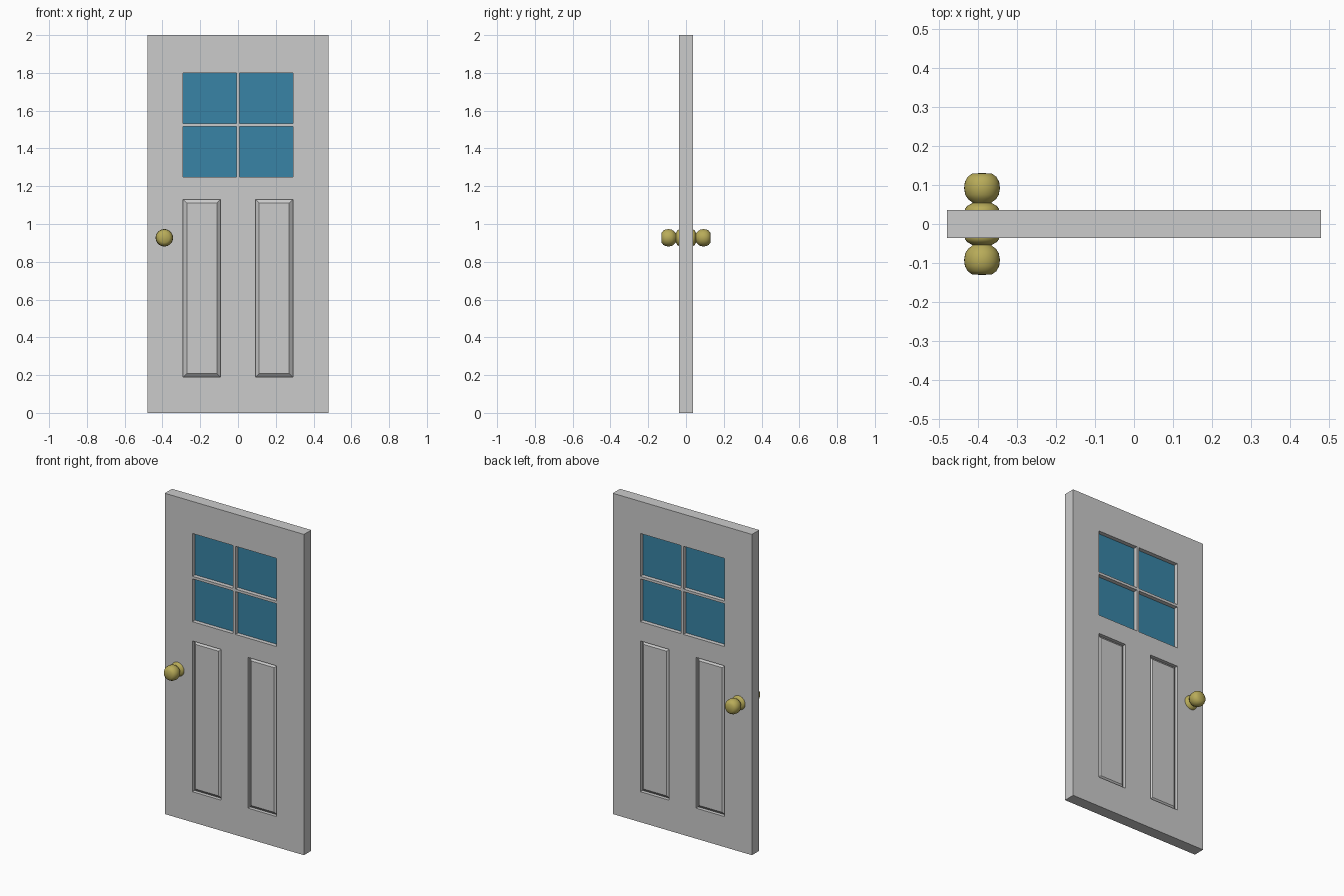
import bpy, bmesh
from math import tau, radians
from mathutils import Vector

if "Cube" in bpy.data.objects:
    bpy.data.objects.remove(bpy.data.objects["Cube"])

HALF = 0.036  # half of the door thickness


def material(name, rgb):
    m = bpy.data.materials.new(name)
    m.diffuse_color = (*rgb, 1)
    m.use_nodes = True
    m.node_tree.nodes["Principled BSDF"].inputs["Base Color"].default_value = m.diffuse_color
    return m


def finish(bm, name, mat=None, loc=(0, 0, 0), mirror=False):
    bmesh.ops.recalc_face_normals(bm, faces=bm.faces)
    me = bpy.data.meshes.new(name)
    bm.to_mesh(me)
    bm.free()
    ob = bpy.data.objects.new(name, me)
    ob.location = loc
    bpy.context.collection.objects.link(ob)
    if mat:
        me.materials.append(mat)
    if mirror:
        mod = ob.modifiers.new("both_sides", 'MIRROR')
        mod.use_axis = (False, True, False)
        mod.merge_threshold = 0.0002
    return ob


# Door slab: front half as a grid of cells, mirrored to the back
xs = [-0.48, -0.29, -0.093, -0.008, 0.008, 0.093, 0.29, 0.48]
zs = [0, 0.19, 1.13, 1.25, 1.517, 1.533, 1.80, 2.0]
bm = bmesh.new()
grid = [[bm.verts.new((x, -HALF, z)) for z in zs] for x in xs]
panels = []
for i in range(7):
    for j in range(7):
        if j in (3, 5) and i in (1, 2, 4, 5):
            continue  # window opening
        f = bm.faces.new((grid[i][j], grid[i + 1][j],
                          grid[i + 1][j + 1], grid[i][j + 1]))
        if j == 1 and i in (1, 5):
            panels.append(f)

# Outer edges and window reveals run back to the middle plane
rim = [e for e in bm.edges if e.is_boundary]
ext = bmesh.ops.extrude_edge_only(bm, edges=rim)
for v in ext["geom"]:
    if isinstance(v, bmesh.types.BMVert):
        v.co.y = 0

# Sunk panels with a bevelled raised field
for f in panels:
    for inset, move in ((0, 0.022), (0.027, -0.016)):
        bmesh.ops.inset_individual(bm, faces=[f], thickness=inset)
        bmesh.ops.translate(bm, verts=f.verts, vec=Vector((0, move, 0)))
finish(bm, "door_slab", mirror=True)

# Four window panes
glass = material("glass_blue", (0.04, 0.23, 0.38))
for side, sx in (("left", -1), ("right", 1)):
    for level, z0, z1 in (("lower", 1.25, 1.517), ("upper", 1.533, 1.80)):
        bm = bmesh.new()
        bmesh.ops.create_cube(bm, size=1)
        bmesh.ops.scale(bm, verts=bm.verts, vec=(0.282, 0.02, z1 - z0))
        finish(bm, f"pane_{level}_{side}", glass, (sx * 0.149, 0, (z0 + z1) / 2))

# Door knobs: rose, neck and flattened ball turned around the y axis
brass = material("brass", (0.48, 0.41, 0.10))
profile = [(0.044, 0.034), (0.043, 0.040), (0.038, 0.046), (0.030, 0.051),
           (0.024, 0.054), (0.027, 0.057), (0.036, 0.064), (0.043, 0.075),
           (0.046, 0.092), (0.044, 0.108), (0.037, 0.121), (0.026, 0.129),
           (0.0, 0.131)]
bm = bmesh.new()
vs = [bm.verts.new((r, -y, 0)) for r, y in profile]
es = [bm.edges.new(p) for p in zip(vs, vs[1:])]
bmesh.ops.spin(bm, geom=vs + es, cent=(0, 0, 0), axis=(0, 1, 0),
               angle=tau, steps=32, use_duplicate=False)
bmesh.ops.remove_doubles(bm, verts=bm.verts, dist=0.0002)
knob = finish(bm, "door_knobs", brass, (-0.39, 0, 0.927), mirror=True)
bpy.context.view_layer.objects.active = knob
knob.select_set(True)
bpy.ops.object.shade_smooth_by_angle(angle=radians(50))
